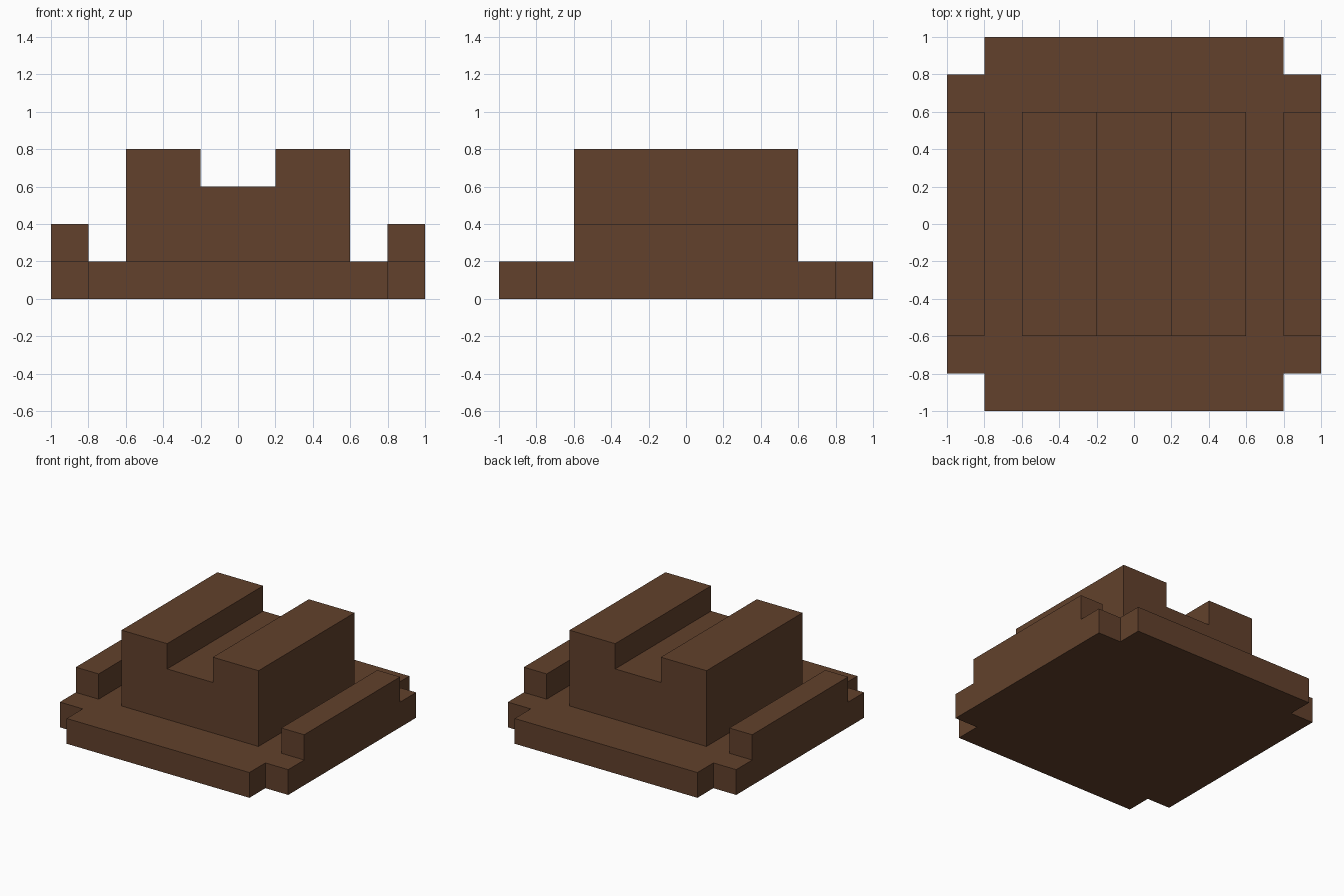
import bpy
import bmesh
from mathutils import Vector

if "Cube" in bpy.data.objects:
    bpy.data.objects.remove(bpy.data.objects["Cube"])

brown = bpy.data.materials.new("dark_brown")
brown.diffuse_color = (0.122, 0.053, 0.025, 1.0)
brown.use_nodes = True
brown.node_tree.nodes["Principled BSDF"].inputs["Base Color"].default_value = brown.diffuse_color


def extrude_profile(name, points, direction):
    """Closed prism: a flat polygon swept along a direction."""
    bm = bmesh.new()
    face = bm.faces.new([bm.verts.new(p) for p in points])
    swept = bmesh.ops.extrude_face_region(bm, geom=[face], use_keep_orig=True)
    top = [v for v in swept["geom"] if isinstance(v, bmesh.types.BMVert)]
    bmesh.ops.translate(bm, verts=top, vec=Vector(direction))
    bmesh.ops.recalc_face_normals(bm, faces=bm.faces)
    mesh = bpy.data.meshes.new(name)
    bm.to_mesh(mesh)
    bm.free()
    mesh.materials.append(brown)
    obj = bpy.data.objects.new(name, mesh)
    bpy.context.collection.objects.link(obj)
    return obj


# Base slab with square-notched corners
quarter = [(1.0, 0.8), (0.8, 0.8), (0.8, 1.0)]
outline = []
for sx, sy in ((1, 1), (-1, 1), (-1, -1), (1, -1)):
    corner = quarter if sx * sy > 0 else quarter[::-1]
    outline += [(sx * x, sy * y, 0) for x, y in corner]
extrude_profile("base_slab", outline, (0, 0, 0.2))

# Central block with a groove running front to back
half = [(0.6, 0.2), (0.6, 0.8), (0.2, 0.8), (0.2, 0.6)]
section = half + [(-x, z) for x, z in reversed(half)]
extrude_profile("grooved_block", [(x, -0.6, z) for x, z in section], (0, 1.2, 0))

# Low rails along both sides
for side, name in ((-1, "left_rail"), (1, "right_rail")):
    rail = [(0.8, 0.2), (1.0, 0.2), (1.0, 0.4), (0.8, 0.4)]
    extrude_profile(name, [(side * x, -0.6, z) for x, z in rail], (0, 1.2, 0))
